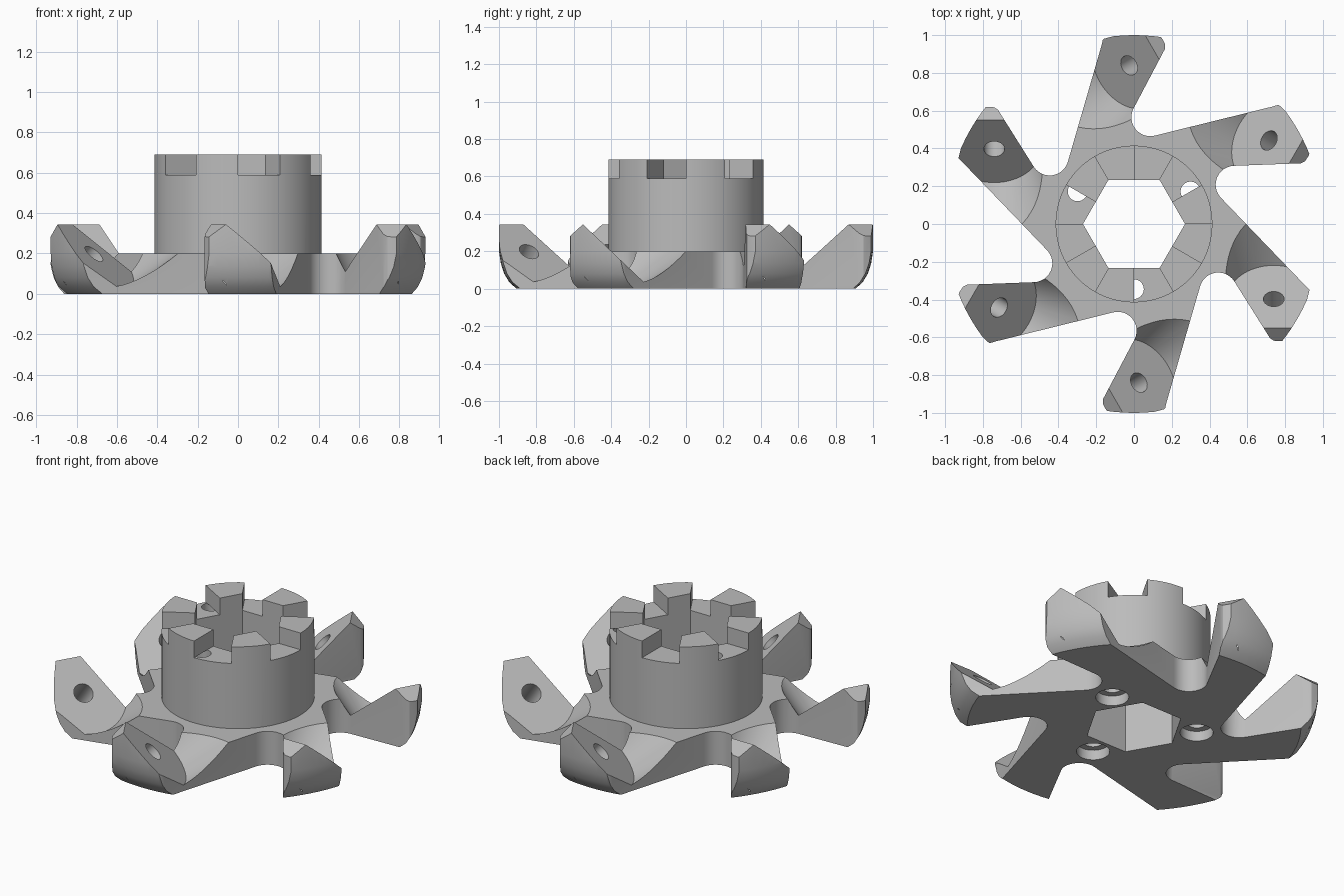
import bpy, bmesh, math
from math import sin, cos, radians, pi
from mathutils import Matrix, Vector

cube = bpy.data.objects.get("Cube")
if cube:
    bpy.data.objects.remove(cube, do_unlink=True)

metal = bpy.data.materials.new("grey metal")
metal.use_nodes = True
metal.diffuse_color = (0.5, 0.5, 0.5, 1)
metal.node_tree.nodes["Principled BSDF"].inputs["Base Color"].default_value = (0.5, 0.5, 0.5, 1)


def finish(bm, name):
    bmesh.ops.recalc_face_normals(bm, faces=bm.faces)
    mesh = bpy.data.meshes.new(name)
    bm.to_mesh(mesh)
    bm.free()
    mesh.materials.append(metal)
    obj = bpy.data.objects.new(name, mesh)
    bpy.context.collection.objects.link(obj)
    return obj


def add_prism(bm, points, z0, z1):
    low = bm.faces.new([bm.verts.new((x, y, z0)) for x, y in points])
    up = bmesh.ops.extrude_face_region(bm, geom=[low])["geom"]
    bmesh.ops.translate(bm, vec=(0, 0, z1 - z0),
                        verts=[v for v in up if isinstance(v, bmesh.types.BMVert)])


def prism(points, z0, z1, name):
    bm = bmesh.new()
    add_prism(bm, points, z0, z1)
    return finish(bm, name)


def cone(r1, r2, z0, z1, name, matrix=Matrix(), sides=64):
    bm = bmesh.new()
    bmesh.ops.create_cone(bm, cap_ends=True, segments=sides, radius1=r1, radius2=r2, depth=z1 - z0,
                          matrix=matrix @ Matrix.Translation((0, 0, (z0 + z1) / 2)))
    return finish(bm, name)


def boolean(target, tool, operation):
    bpy.context.view_layer.objects.active = target
    mod = target.modifiers.new("cut", "BOOLEAN")
    mod.operation = operation
    mod.solver = "EXACT"
    mod.object = tool
    bpy.ops.object.modifier_apply(modifier=mod.name)
    bpy.data.objects.remove(tool, do_unlink=True)


def polar(r, degrees):
    return Vector((r * cos(radians(degrees)), r * sin(radians(degrees))))


def smooth(obj):
    bpy.ops.object.select_all(action="DESELECT")
    obj.select_set(True)
    bpy.context.view_layer.objects.active = obj
    bpy.ops.object.shade_smooth_by_angle(angle=radians(30))


# Six-armed outline: rounded valley, then the arm tip, repeated around
valley = [Vector((0.086, 0.565)) + polar(0.1, 284 - i * 11) for i in range(13)]
tip = [Vector(p) for p in ((0.163, 0.925), (0.165, 0.95), (0.15, 0.98), (0.12, 1.02),
                           (-0.12, 1.02), (-0.15, 0.995), (-0.165, 0.975), (-0.172, 0.945))]
outline = []
for k in range(6):
    turn = Matrix.Rotation(k * pi / 3, 2)
    outline += [turn @ p for p in valley + tip]
rotor = prism(outline, 0, 0.36, "rotor_body")

# Turned outer envelope with a rounded lower rim
bm = bmesh.new()
rim = [(0, -0.1), (0.78, -0.1), (0.906, 0), (0.945, 0.035), (0.972, 0.08), (0.99, 0.135),
       (1.0, 0.2), (1.0, 0.5), (0, 0.5)]
verts = [bm.verts.new((r, 0, z)) for r, z in rim]
edges = [bm.edges.new(pair) for pair in zip(verts, verts[1:])]
bmesh.ops.spin(bm, geom=verts + edges, cent=(0, 0, 0), axis=(0, 0, 1), angle=2 * pi, steps=120)
bmesh.ops.remove_doubles(bm, verts=bm.verts, dist=0.0005)
boolean(rotor, finish(bm, "envelope"), "INTERSECT")

# Lower the middle to plate height
boolean(rotor, cone(0.66, 0.66, 0.2, 0.6, "middle_cutter"), "DIFFERENCE")

# Each arm: slanted conical pocket, blind hole and sloping back of the tooth
for k in range(6):
    turn = Matrix.Rotation(k * pi / 3, 4, "Z")
    seat = turn @ Matrix.Translation((-0.74, 0.397, 0.198)) @ Matrix.Rotation(radians(43.5), 4, "X")
    boolean(rotor, cone(0.245, 0.357, 0, 0.4, "pocket_cutter", seat), "DIFFERENCE")
    boolean(rotor, cone(0.055, 0.055, -0.2, 0.1, "hole_cutter", seat, 32), "DIFFERENCE")
    ridge = turn @ Matrix.Translation((-0.74, 0.552, 0.343)) @ Matrix.Rotation(radians(-42), 4, "X")
    bm = bmesh.new()
    bmesh.ops.create_cube(bm, size=0.4, matrix=ridge @ Matrix.Translation((0, 0, 0.2)))
    boolean(rotor, finish(bm, "back_cutter"), "DIFFERENCE")

# Hub with hexagonal bore and three counterbored holes
boolean(rotor, cone(0.415, 0.415, 0.1, 0.59, "hub", sides=96), "UNION")
hexagon = [polar(0.27, a) for a in range(0, 360, 60)]
boolean(rotor, prism(hexagon, -0.1, 0.8, "bore_cutter"), "DIFFERENCE")
for angle in (30, 150, 270):
    spot = Matrix.Translation(polar(0.345, angle).to_3d())
    boolean(rotor, cone(0.052, 0.052, -0.1, 0.7, "bolt_cutter", spot, 32), "DIFFERENCE")
    boolean(rotor, cone(0.09, 0.09, -0.1, 0.06, "counterbore_cutter", spot, 32), "DIFFERENCE")
smooth(rotor)

# Six raised coupling teeth on the hub rim
bm = bmesh.new()
for a in range(0, 360, 60):
    arc = [polar(0.415, a + i * 3.75) for i in range(9)]
    add_prism(bm, [polar(0.27, a)] + arc + [polar(0.27 * cos(pi / 6), a + 30)], 0.59, 0.69)
smooth(finish(bm, "hub_teeth"))
